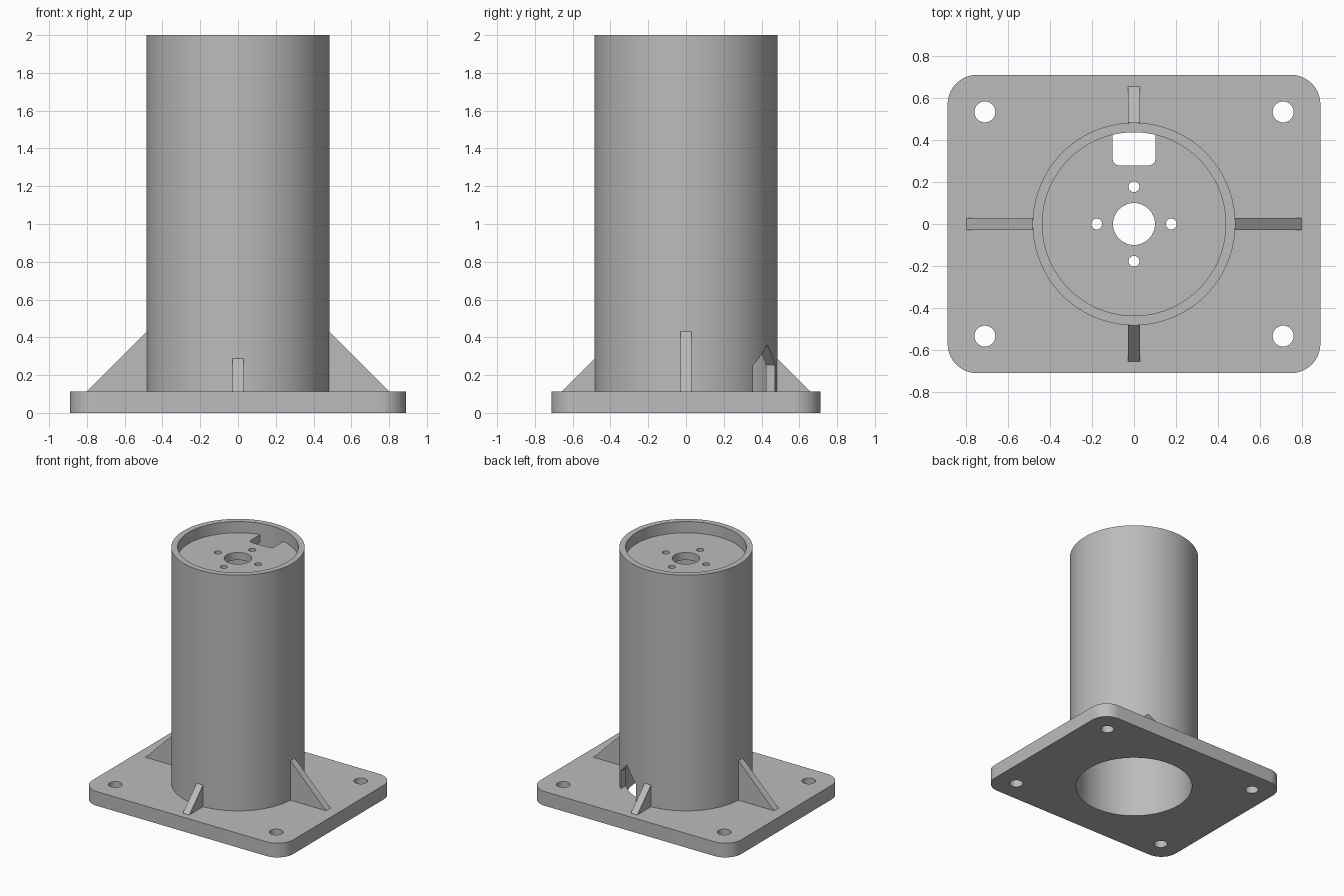
import bpy, bmesh, math
from mathutils import Vector

if "Cube" in bpy.data.objects:
    bpy.data.objects.remove(bpy.data.objects["Cube"], do_unlink=True)

PLATE_X, PLATE_Y, PLATE_H = 0.89, 0.712, 0.114
OUTER, INNER, TOP = 0.484, 0.438, 2.0
SEAT_TOP, SEAT_BOTTOM = 1.91, 1.85

grey = bpy.data.materials.new("light grey")
grey.use_nodes = True
colour = (0.5, 0.5, 0.5, 1)
grey.diffuse_color = colour
grey.node_tree.nodes["Principled BSDF"].inputs["Base Color"].default_value = colour


def prism(name, outline, depth):
    """Extrude a closed outline of 3D points along a depth vector."""
    bm = bmesh.new()
    face = bm.faces.new([bm.verts.new(p) for p in outline])
    ext = bmesh.ops.extrude_face_region(bm, geom=[face])
    moved = [g for g in ext["geom"] if isinstance(g, bmesh.types.BMVert)]
    bmesh.ops.translate(bm, verts=moved, vec=Vector(depth))
    bmesh.ops.recalc_face_normals(bm, faces=bm.faces)
    mesh = bpy.data.meshes.new(name)
    bm.to_mesh(mesh)
    bm.free()
    obj = bpy.data.objects.new(name, mesh)
    bpy.context.collection.objects.link(obj)
    mesh.materials.append(grey)
    return obj


def cylinder(name, r, z0, z1, x=0, y=0, sides=96):
    ring = [(x + r * math.cos(math.tau * i / sides),
             y + r * math.sin(math.tau * i / sides), z0) for i in range(sides)]
    return prism(name, ring, (0, 0, z1 - z0))


def rounded_box(name, x0, x1, y0, y1, z0, z1, r, steps=10):
    corners = [(x1 - r, y1 - r), (x0 + r, y1 - r), (x0 + r, y0 + r), (x1 - r, y0 + r)]
    outline = []
    for quarter, (cx, cy) in enumerate(corners):
        for i in range(steps + 1):
            a = (quarter + i / steps) * math.pi / 2
            outline.append((cx + r * math.cos(a), cy + r * math.sin(a), z0))
    return prism(name, outline, (0, 0, z1 - z0))


def activate(obj):
    bpy.ops.object.select_all(action="DESELECT")
    obj.select_set(True)
    bpy.context.view_layer.objects.active = obj


def cut(obj, cutters):
    activate(obj)
    for cutter in cutters:
        mod = obj.modifiers.new("cut", "BOOLEAN")
        mod.operation, mod.solver, mod.object = "DIFFERENCE", "EXACT", cutter
        bpy.ops.object.modifier_apply(modifier=mod.name)
        bpy.data.objects.remove(cutter, do_unlink=True)


# Base plate with a bore and four bolt holes
plate = rounded_box("base_plate", -PLATE_X, PLATE_X, -PLATE_Y, PLATE_Y, 0, PLATE_H, 0.14)
cut(plate, [cylinder("bore", INNER, -0.1, 0.3)] +
    [cylinder("bolt_hole", 0.05, -0.1, 0.3, sx * 0.712, sy * 0.535, 32)
     for sx in (-1, 1) for sy in (-1, 1)])

# Tube with a pointed cable opening low at the back
tube = cylinder("tube", OUTER, PLATE_H, TOP)
mid, half, peak = 0.222, 0.107, 0.36
house = [(mid - half, 0.2, 0), (mid + half, 0.2, 0), (mid + half, 0.2, peak - half),
         (mid, 0.2, peak), (mid - half, 0.2, peak - half)]
cut(tube, [cylinder("tube_bore", INNER, 0, TOP + 0.1),
           prism("cable_opening", house, (0, 0.5, 0))])

# Recessed mounting disc with centre hole, screw holes and cable slot
disc = cylinder("mounting_disc", INNER + 0.004, SEAT_BOTTOM, SEAT_TOP)
low, high = SEAT_BOTTOM - 0.1, SEAT_TOP + 0.1
cut(disc, [cylinder("centre_hole", 0.1, low, high, sides=48),
           rounded_box("cable_slot", -0.102, 0.102, 0.28, 0.6, low, high, 0.03)] +
    [cylinder("screw_hole", 0.026, low, high, 0.178 * dx, 0.178 * dy, 24)
     for dx, dy in ((1, 0), (-1, 0), (0, 1), (0, -1))])

# Four triangular ribs, longer on the sides than at front and back
parts = [plate, tube, disc]
start, width = OUTER - 0.02, 0.028
for name, turn, reach in (("left_rib", 0, 0.80), ("back_rib", 1, 0.657),
                          ("right_rib", 2, 0.80), ("front_rib", 3, 0.657)):
    height = PLATE_H + reach - OUTER
    shape = [(start, -width, PLATE_H), (reach, -width, PLATE_H),
             (OUTER, -width, height), (start, -width, height)]
    rib = prism(name, shape, (0, 2 * width, 0))
    rib.rotation_euler.z = turn * math.pi / 2
    parts.append(rib)

for part in parts:
    activate(part)
    bpy.ops.object.shade_smooth_by_angle(angle=math.radians(30))
